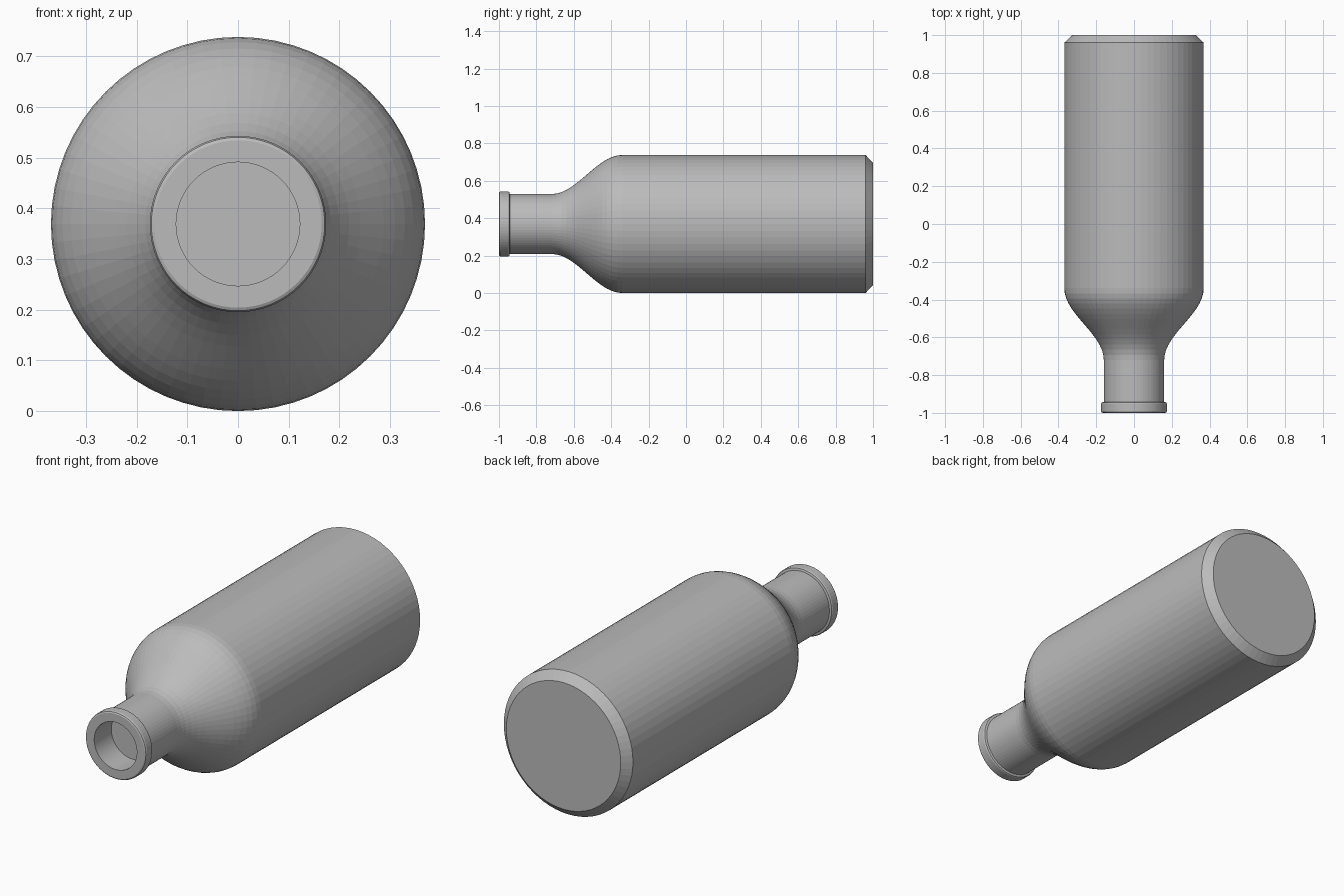
import bpy, bmesh, math

if "Cube" in bpy.data.objects:
    bpy.data.objects.remove(bpy.data.objects["Cube"])

R, SIDES = 0.369, 64

# Single grey colour
grey = bpy.data.materials.new("plain_grey")
grey.diffuse_color = (0.5, 0.5, 0.5, 1)
grey.use_nodes = True
grey.node_tree.nodes["Principled BSDF"].inputs["Base Color"].default_value = grey.diffuse_color

# Half profile as (radius, y): mouth floor, bore, rounded lip, neck
profile = [(0, -0.86), (0.122, -0.86), (0.122, -1.0), (0.165, -1.0),
           (0.171, -0.997), (0.174, -0.99), (0.174, -0.951),
           (0.171, -0.945), (0.16, -0.942)]
# S-curved shoulder
STEPS = 14
for i in range(STEPS + 1):
    t = i / STEPS
    profile.append((0.16 + (R - 0.16) * (1 - math.cos(math.pi * t)) / 2,
                    -0.72 + 0.38 * t))
# Body, bevelled base edge, flat base
profile += [(R, 0.96), (0.327, 1.0), (0, 1.0)]

# Lathe the profile around the lying bottle's axis
bm = bmesh.new()
verts = [bm.verts.new((r, y, R)) for r, y in profile]
edges = [bm.edges.new(pair) for pair in zip(verts, verts[1:])]
bmesh.ops.spin(bm, geom=verts + edges, cent=(0, 0, R), axis=(0, 1, 0),
               angle=math.tau, steps=SIDES)
bmesh.ops.remove_doubles(bm, verts=bm.verts, dist=0.0005)
bmesh.ops.recalc_face_normals(bm, faces=bm.faces)

mesh = bpy.data.meshes.new("bottle")
bm.to_mesh(mesh)
bm.free()
mesh.materials.append(grey)
bottle = bpy.data.objects.new("bottle", mesh)
bpy.context.collection.objects.link(bottle)
